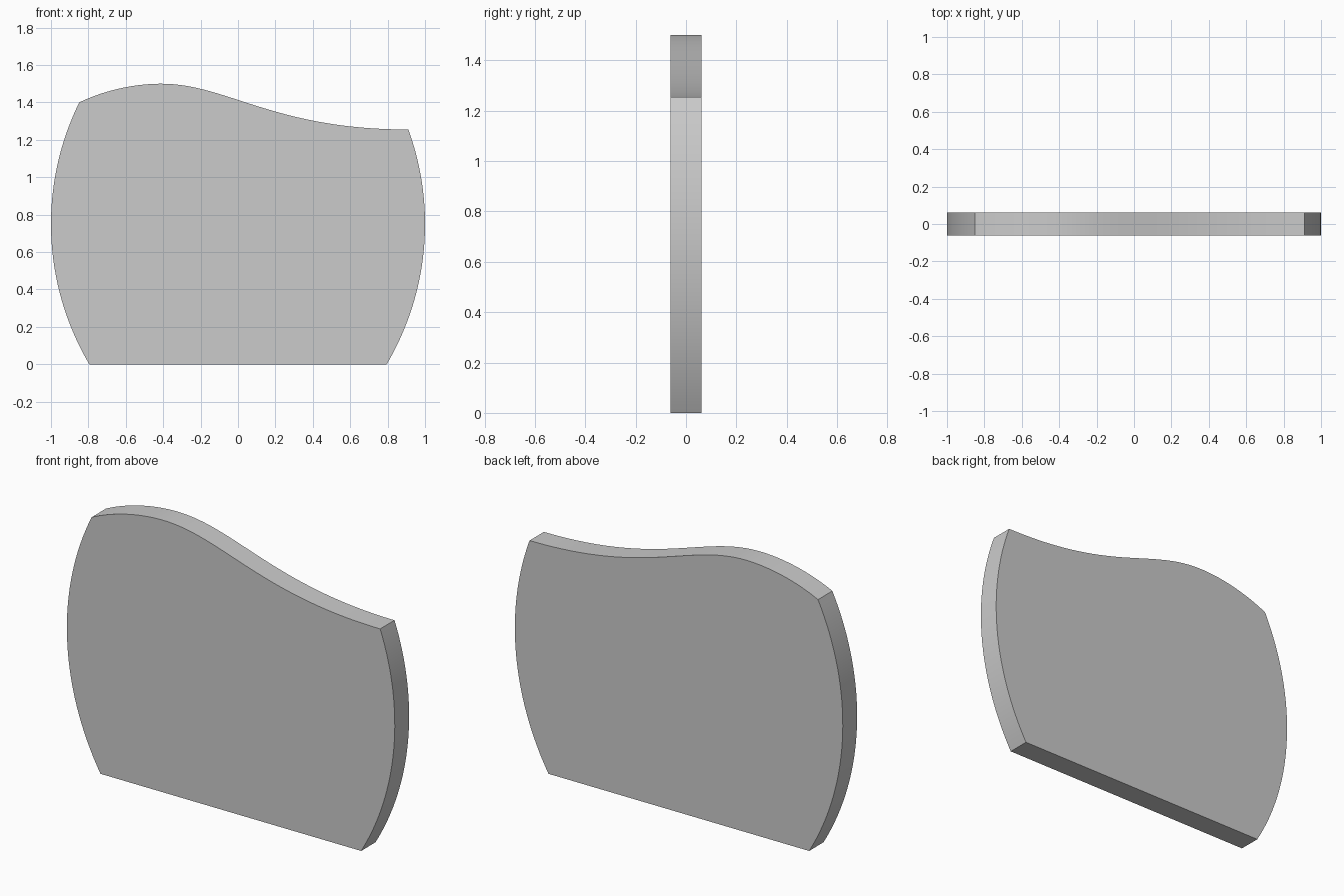
import bpy, bmesh, math
from mathutils import Vector
from mathutils.geometry import interpolate_bezier

if "Cube" in bpy.data.objects:
    bpy.data.objects.remove(bpy.data.objects["Cube"])

HALF_THICK = 0.0625
MID_Z, RADIUS = 0.75, 1.474


def side_arc(sign, z0, z1, n=32):
    """Bulging side edge: circular arc whose widest point is x = +-1."""
    a0 = math.asin((z0 - MID_Z) / RADIUS)
    a1 = math.asin((z1 - MID_Z) / RADIUS)
    angles = [a0 + (a1 - a0) * i / n for i in range(n + 1)]
    return [Vector((sign * (1 - RADIUS + RADIUS * math.cos(a)), 0,
                    MID_Z + RADIUS * math.sin(a))) for a in angles]


def curve(*pts, n=32):
    return interpolate_bezier(*[Vector((x, 0, z)) for x, z in pts], n)


# Outline: right side up, wavy top edge right to left, left side down
right = side_arc(1, 0, 1.255)
left = side_arc(-1, 1.4, 0)
peak = (-0.41, 1.5)
slope = curve((right[-1].x, 1.255), (0.19, 1.255), (-0.06, 1.5), peak)
hump = curve(peak, (-0.55, 1.5), (-0.71, 1.467), (left[0].x, 1.4))
outline = right + slope[1:] + hump[1:-1] + left

# Extrude the outline into a thin panel
bm = bmesh.new()
face = bm.faces.new([bm.verts.new((p.x, -HALF_THICK, p.z)) for p in outline])
ext = bmesh.ops.extrude_face_region(bm, geom=[face], use_keep_orig=True)
verts = [v for v in ext["geom"] if isinstance(v, bmesh.types.BMVert)]
bmesh.ops.translate(bm, verts=verts, vec=(0, 2 * HALF_THICK, 0))
bmesh.ops.recalc_face_normals(bm, faces=bm.faces)
mesh = bpy.data.meshes.new("curved_panel")
bm.to_mesh(mesh)
bm.free()

panel = bpy.data.objects.new("curved_panel", mesh)
bpy.context.collection.objects.link(panel)
bpy.context.view_layer.objects.active = panel
panel.select_set(True)
bpy.ops.object.shade_smooth_by_angle(angle=math.radians(25))
